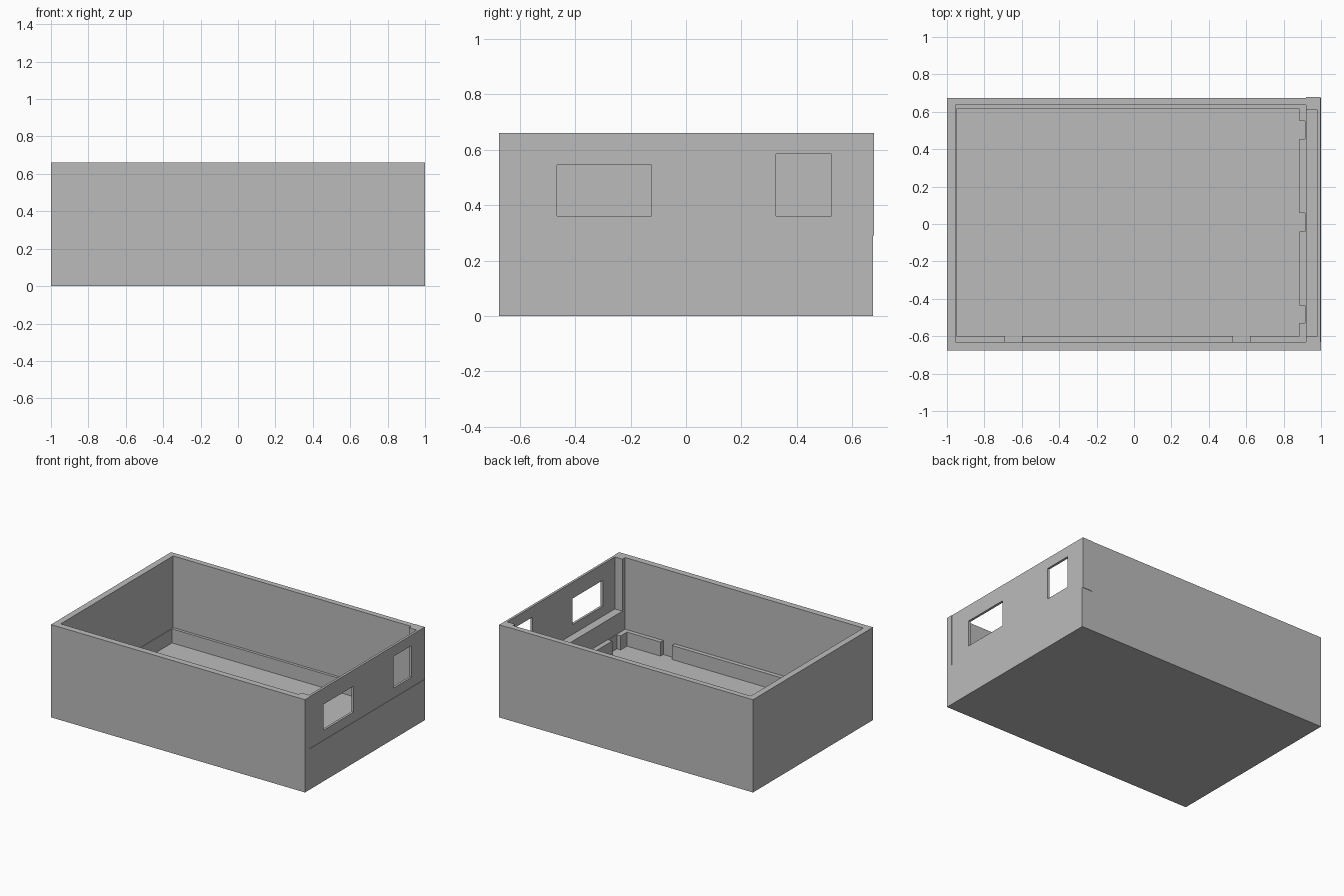
import bpy

cube = bpy.data.objects.get("Cube")
if cube:
    bpy.data.objects.remove(cube, do_unlink=True)

# Single plain grey finish
grey = bpy.data.materials.new("plain_grey")
grey.use_nodes = True
colour = (0.5, 0.5, 0.5, 1)
grey.diffuse_color = colour
grey.node_tree.nodes["Principled BSDF"].inputs["Base Color"].default_value = colour


def box(name, x, y, z):
    """Axis-aligned block from (low, high) pairs."""
    bpy.ops.mesh.primitive_cube_add(size=1)
    ob = bpy.context.object
    ob.name = name
    ob.location = [(a + b) / 2 for a, b in (x, y, z)]
    ob.scale = [b - a for a, b in (x, y, z)]
    bpy.ops.object.transform_apply(location=True, rotation=False, scale=True)
    ob.data.materials.append(grey)
    return ob


def cut(target, y, z):
    """Cut a window opening through a wall that faces sideways."""
    cutter = box("window_cutter", (0.9, 1.1), y, z)
    cutter.hide_render = True
    mod = target.modifiers.new("opening", 'BOOLEAN')
    mod.object = cutter
    mod.solver = 'EXACT'
    bpy.context.view_layer.objects.active = target
    bpy.ops.object.modifier_apply(modifier=mod.name)
    bpy.data.objects.remove(cutter, do_unlink=True)


H, LEDGE, FLOOR, TRIM = 0.66, 0.29, 0.05, 0.15
FRONT, BACK, LEFT, RIGHT = -0.63, 0.635, -0.955, 0.92
EDGE = 0.675

# Floor and full-height walls
box("floor", (LEFT, RIGHT), (FRONT, BACK), (0, FLOOR))
box("front_wall", (-1, 1), (-EDGE, FRONT), (0, H))
box("back_wall", (-1, RIGHT), (BACK, EDGE), (0, H))
box("side_wall", (-1, LEFT), (FRONT, BACK), (0, H))

# Window side: thick lower wall, thin upper panel, corner pillars
box("lower_window_wall", (RIGHT, 1), (FRONT, EDGE), (0, LEDGE))
panel = box("window_panel", (0.98, 0.997), (FRONT, 0.61), (LEDGE, H))
cut(panel, (-0.465, -0.125), (0.36, 0.545))
cut(panel, (0.325, 0.525), (0.36, 0.585))
box("back_pillar", (RIGHT, 0.997), (0.61, 0.678), (LEDGE, H))
box("front_pillar", (RIGHT, 0.98), (FRONT, -0.60), (LEDGE, H))

# Low trim around the floor, with gaps
for x in ((-0.95, -0.69), (-0.60, 0.53), (0.62, 0.915)):
    box("front_trim", x, (FRONT, -0.60), (FLOOR, TRIM))
for y in ((-0.60, -0.53), (-0.435, -0.04), (0.06, 0.455), (0.55, 0.615)):
    box("window_side_trim", (0.885, 0.915), y, (FLOOR, TRIM))
box("window_side_backing", (0.915, RIGHT), (FRONT, BACK), (FLOOR, TRIM))
box("back_trim", (-0.95, 0.915), (0.615, BACK), (FLOOR, TRIM))
box("side_trim", (LEFT, -0.95), (FRONT, BACK), (FLOOR, TRIM))
